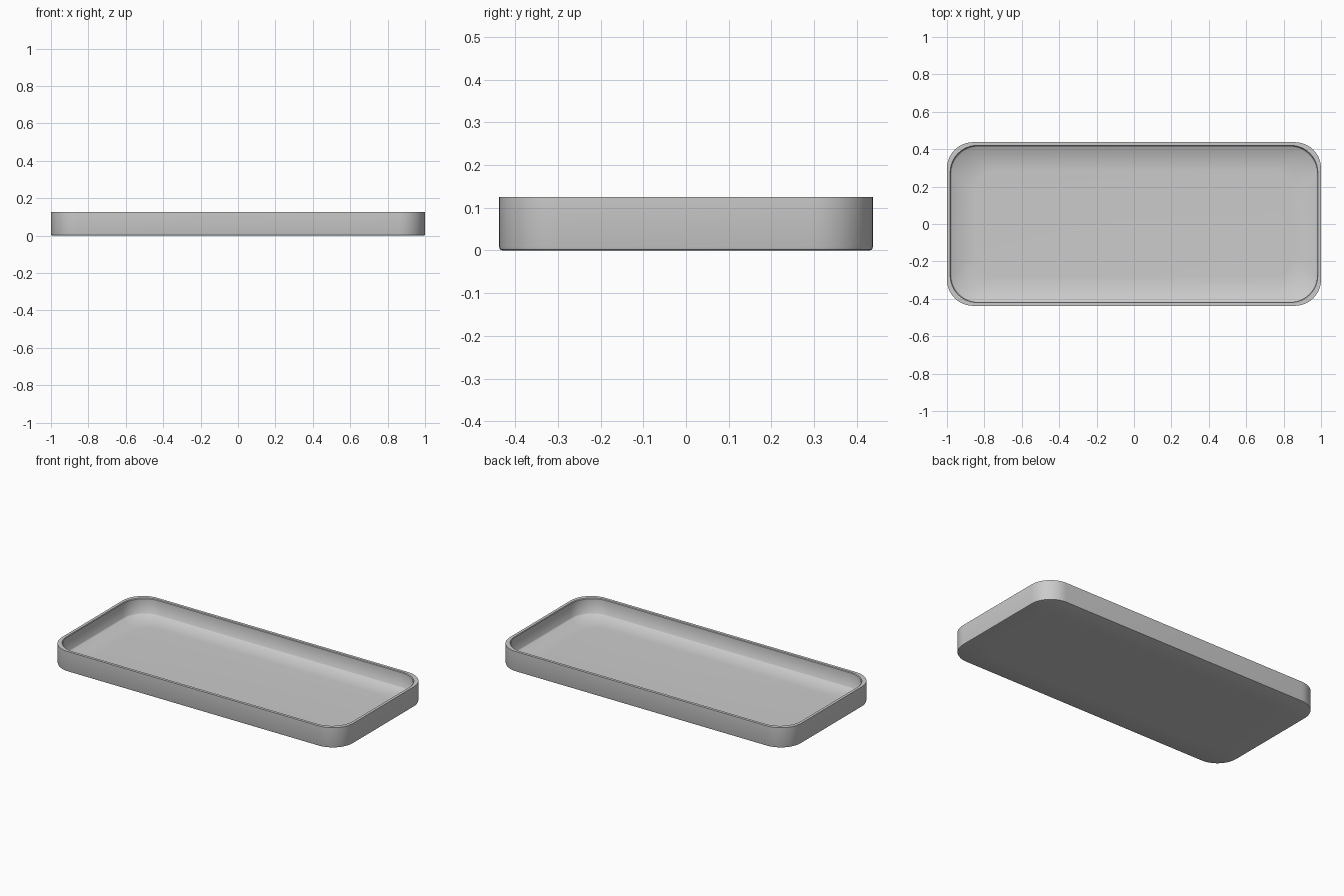
import bpy, bmesh, math

if "Cube" in bpy.data.objects:
    bpy.data.objects.remove(bpy.data.objects["Cube"])

HX, HY, H = 1.0, 0.4375, 0.125
SEG = 12

def ring(bm, inset, z, r):
    """Rounded rectangle of vertices, inset from the outer outline."""
    verts = []
    cx, cy = HX - inset - r, HY - inset - r
    for i, (sx, sy) in enumerate([(1, 1), (-1, 1), (-1, -1), (1, -1)]):
        for k in range(SEG + 1):
            a = math.pi / 2 * (i + k / SEG)
            verts.append(bm.verts.new((sx * cx + r * math.cos(a),
                                       sy * cy + r * math.sin(a), z)))
    return verts

# Wall section from the underside, over the rim, to the inner floor:
# (inset, height, corner radius)
section = [
    (0.14, 0.0, 0.12), (0.008, 0.0, 0.132), (0.002, 0.002, 0.138), (0.0, 0.008, 0.14),
    (0.0, H, 0.14), (0.017, H, 0.145), (0.02, H - 0.004, 0.145),
    (0.02, 0.032, 0.145), (0.026, 0.026, 0.14), (0.15, 0.02, 0.12),
]

bm = bmesh.new()
rings = [ring(bm, *s) for s in section]
for a, b in zip(rings, rings[1:]):
    n = len(a)
    for i in range(n):
        j = (i + 1) % n
        bm.faces.new((a[i], a[j], b[j], b[i]))
bm.faces.new(rings[0][::-1])   # underside
bm.faces.new(rings[-1])        # inner floor
bmesh.ops.recalc_face_normals(bm, faces=bm.faces[:])

mesh = bpy.data.meshes.new("tray")
bm.to_mesh(mesh)
bm.free()
tray = bpy.data.objects.new("tray", mesh)
bpy.context.collection.objects.link(tray)

# Smooth fillets, crisp rim
bpy.context.view_layer.objects.active = tray
tray.select_set(True)
bpy.ops.object.shade_smooth_by_angle(angle=math.radians(50))
for e in mesh.edges:
    z = [mesh.vertices[v].co.z for v in e.vertices]
    if min(z) >= H - 0.0045 and abs(z[0] - z[1]) < 1e-5:
        e.use_edge_sharp = True
